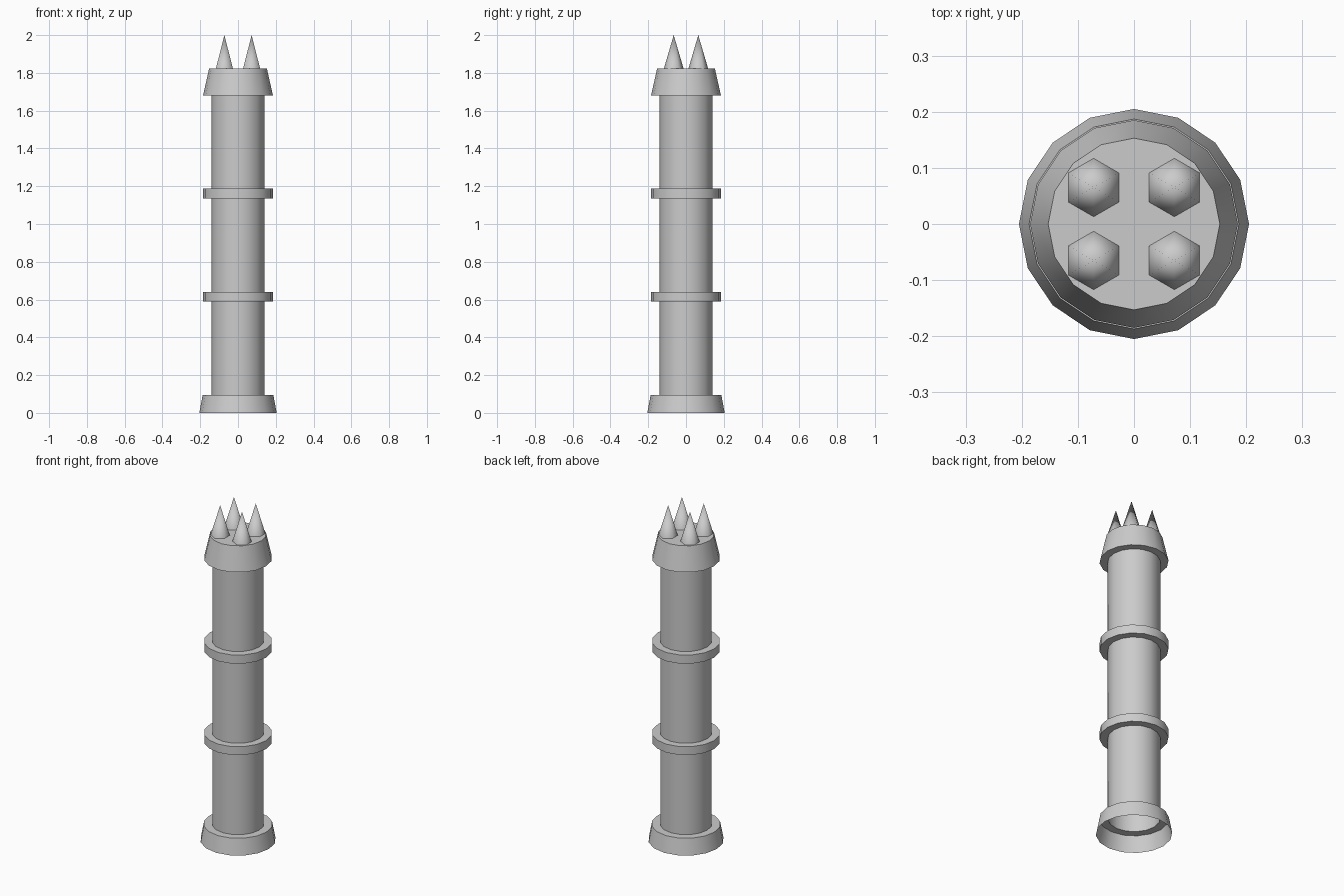
import bpy, bmesh, math

if "Cube" in bpy.data.objects:
    bpy.data.objects.remove(bpy.data.objects["Cube"])


def finish(bm, name):
    mesh = bpy.data.meshes.new(name)
    bm.to_mesh(mesh)
    bm.free()
    obj = bpy.data.objects.new(name, mesh)
    bpy.context.collection.objects.link(obj)
    for o in bpy.context.selected_objects:
        o.select_set(False)
    obj.select_set(True)
    bpy.context.view_layer.objects.active = obj
    return obj


def lathe(name, profile, sides):
    """Thin turned shell, open at the bottom and closed at the top."""
    bm = bmesh.new()
    rings = [[bm.verts.new((r * math.cos(math.tau * i / sides),
                            r * math.sin(math.tau * i / sides), z))
              for i in range(sides)] for r, z in profile]
    for low, high in zip(rings, rings[1:]):
        for i in range(sides):
            j = (i + 1) % sides
            bm.faces.new((low[i], low[j], high[j], high[i]))
    bm.faces.new(rings[-1])
    return finish(bm, name)


# Hollow column: flared foot, shaft with two collars, tapered cap
SHAFT, COLLAR = 0.141, 0.185
profile = [(0.205, 0), (0.187, 0.095), (SHAFT, 0.095)]
for z0, z1 in ((0.59, 0.64), (1.135, 1.187)):
    profile += [(SHAFT, z0), (COLLAR, z0), (COLLAR, z1), (SHAFT, z1)]
profile += [(SHAFT, 1.68), (COLLAR, 1.68), (0.153, 1.823)]
lathe("column", profile, 16)
bpy.ops.object.shade_smooth_by_angle(angle=math.radians(30))

# Four six-sided spikes on the cap, corners pointing along y
for sx in (-1, 1):
    for sy in (-1, 1):
        bm = bmesh.new()
        base = [bm.verts.new((sx * 0.072 + 0.052 * math.cos(a),
                              sy * 0.065 + 0.052 * math.sin(a), 1.823))
                for a in (math.radians(30 + 60 * i) for i in range(6))]
        tip = bm.verts.new((sx * 0.072, sy * 0.065, 2.0))
        for i in range(6):
            bm.faces.new((base[i], base[(i + 1) % 6], tip))
        finish(bm, "spike")
        bpy.ops.object.shade_smooth()
